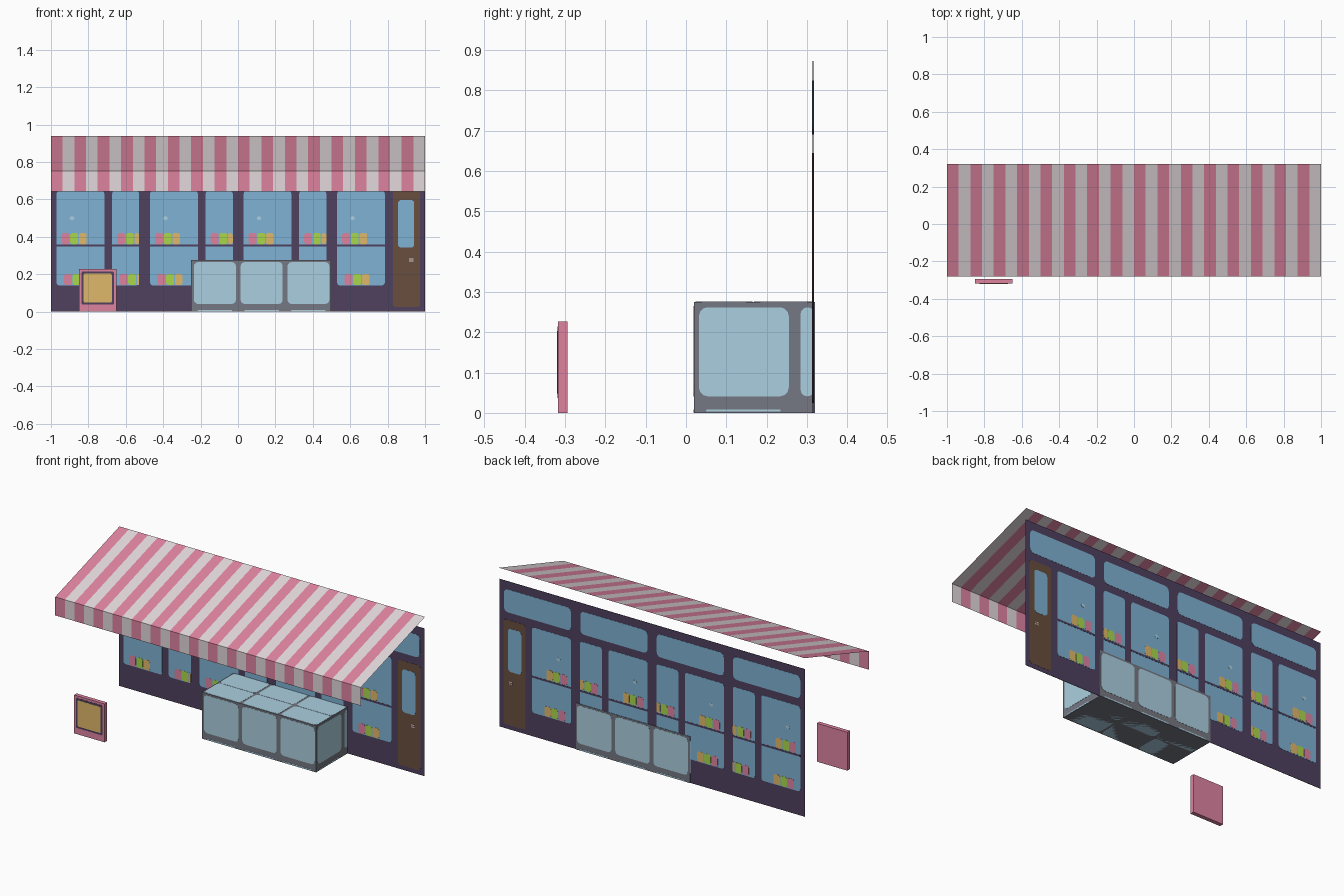
import bpy, bmesh, math
from mathutils import Vector

if "Cube" in bpy.data.objects:
    bpy.data.objects.remove(bpy.data.objects["Cube"])


def lin(c):
    c /= 255
    return c / 12.92 if c <= 0.04045 else ((c + 0.055) / 1.055) ** 2.4


def mat(name, r, g, b):
    m = bpy.data.materials.new(name)
    m.diffuse_color = (lin(r), lin(g), lin(b), 1)
    m.use_nodes = True
    m.node_tree.nodes["Principled BSDF"].inputs["Base Color"].default_value = m.diffuse_color
    return m


PURPLE = mat("dark_purple", 80, 65, 95)
GLASS = mat("window_blue", 126, 178, 212)
PALE = mat("pale_glass", 171, 207, 224)
GREY = mat("metal_grey", 117, 120, 130)
BROWN = mat("door_brown", 106, 78, 62)
PINK = mat("candy_pink", 222, 131, 160)
WHITE = mat("awning_white", 226, 216, 219)
GOLD = mat("candy_gold", 224, 184, 106)
GREEN = mat("candy_green", 170, 215, 75)


def finish(name, bm, *mats):
    me = bpy.data.meshes.new(name)
    bm.to_mesh(me)
    bm.free()
    for m in mats:
        me.materials.append(m)
    ob = bpy.data.objects.new(name, me)
    bpy.context.collection.objects.link(ob)
    return ob


def plates(name, material, rects, axis, pos, thick, radius=0.0):
    """Rounded rectangles (u0, u1, v0, v1) as thin plates centred at pos along an axis."""
    bm = bmesh.new()
    place = {'X': lambda u, v, w: (w, u, v),
             'Y': lambda u, v, w: (u, w, v),
             'Z': lambda u, v, w: (u, v, w)}[axis]
    for u0, u1, v0, v1 in rects:
        r = min(radius, (u1 - u0) * 0.49, (v1 - v0) * 0.49)
        pts = []
        for k, (cu, cv) in enumerate([(u1 - r, v1 - r), (u0 + r, v1 - r),
                                      (u0 + r, v0 + r), (u1 - r, v0 + r)]):
            for s in range(4 if r else 1):
                a = math.pi / 2 * (k + s / 3)
                pts.append((cu + r * math.cos(a), cv + r * math.sin(a)))
        verts = [bm.verts.new(place(u, v, pos - thick / 2)) for u, v in pts]
        face = bm.faces.new(verts)
        ext = bmesh.ops.extrude_face_region(bm, geom=[face], use_keep_orig=True)
        top = [g for g in ext["geom"] if isinstance(g, bmesh.types.BMVert)]
        bmesh.ops.translate(bm, verts=top, vec=Vector(place(0, 0, thick)))
    bmesh.ops.recalc_face_normals(bm, faces=bm.faces)
    return finish(name, bm, material)


def box(name, material, lo, hi):
    bm = bmesh.new()
    bmesh.ops.create_cube(bm, size=1)
    for v in bm.verts:
        v.co = [(a + b) / 2 + c * (b - a) for a, b, c in zip(lo, hi, v.co)]
    return finish(name, bm, material)


# Shop wall: a thin sheet whose painted plates show on both sides
WY = 0.315
plates("shop_wall", PURPLE, [(-1, 1, 0, 0.873)], 'Y', WY, 0.002)
starts = [-1, -0.5, 0, 0.5]
wide = [(x + 0.03, x + 0.285) for x in starts]
narrow = [(x + 0.327, x + 0.472) for x in starts[:3]]
panes = wide + narrow
plates("display_windows", GLASS, [(a, b, 0.14, 0.645) for a, b in panes], 'Y', WY, 0.004, 0.015)
plates("transom_windows", GLASS, [(x + 0.03, x + 0.47, 0.69, 0.825) for x in starts],
       'Y', WY, 0.004, 0.025)
plates("shelves", PURPLE, [(a, b, 0.347, 0.358) for a, b in panes], 'Y', WY, 0.006)

# Sweet jars on both shelf levels
for i, (label, m) in enumerate([("pink", PINK), ("green", GREEN), ("gold", GOLD)]):
    jars = []
    for a, b in panes:
        for z, shift in ((0.142, 0.04), (0.36, 0.027)):
            u = a + shift + i * 0.046
            if b - u > 0.012:
                jars.append((u, min(u + 0.042, b), z, z + 0.06))
    plates(label + "_jars", m, jars, 'Y', WY, 0.006, 0.012)
plates("window_glints", PALE, [(a + 0.07, a + 0.095, 0.49, 0.51) for a, b in wide],
       'Y', WY, 0.006, 0.01)

# Door
plates("door", BROWN, [(0.828, 0.974, 0.025, 0.645)], 'Y', WY, 0.004, 0.015)
plates("door_window", GLASS, [(0.855, 0.942, 0.342, 0.597)], 'Y', WY, 0.006, 0.018)
plates("door_handle", WHITE, [(0.915, 0.937, z, z + 0.005) for z in (0.268, 0.279)],
       'Y', WY, 0.006)

# Display counter with glass panels on every side
X0, X1, Y0, Y1, H = -0.25, 0.497, 0.02, 0.3195, 0.275
box("counter", GREY, (X0, Y0, 0), (X1, Y1, H))
cols = [(X0 + 0.25 * i + 0.014, X0 + 0.25 * i + 0.239) for i in range(3)]
long_side = [(a, b, 0.041, 0.265) for a, b in cols]
long_side += [(a + 0.02, b - 0.02, 0.001, 0.009) for a, b in cols]
end_side = [(0.032, 0.255, 0.041, 0.262), (0.284, 0.318, 0.041, 0.262),
            (0.05, 0.235, 0.003, 0.009)]
flat = [(a - 0.006, b + 0.006, c, d) for a, b in cols for c, d in ((0.024, 0.165), (0.169, 0.316))]
for name, rects, axis, pos in [("front", long_side, 'Y', Y0), ("back", long_side, 'Y', Y1),
                               ("left", end_side, 'X', X0), ("right", end_side, 'X', X1),
                               ("top", flat, 'Z', H), ("bottom", flat, 'Z', 0.001)]:
    plates("counter_glass_" + name, PALE, rects, axis, pos, 0.002, 0.022)

# Striped awning: sloped sheet with a hanging front valance
bm = bmesh.new()
profile = [(0.32, 0.94), (-0.28, 0.752), (-0.28, 0.643)]
rows = [[bm.verts.new((-1 + i / 16, y, z)) for i in range(33)] for y, z in profile]
for upper, lower in zip(rows, rows[1:]):
    for i in range(32):
        f = bm.faces.new((upper[i], lower[i], lower[i + 1], upper[i + 1]))
        f.material_index = i % 2
finish("awning", bm, PINK, WHITE)

# Free-standing menu board
box("sign_frame", PINK, (-0.85, -0.318, 0), (-0.65, -0.294, 0.227))
plates("sign_border", PURPLE, [(-0.836, -0.664, 0.037, 0.214)], 'Y', -0.318, 0.002, 0.006)
plates("sign_board", GOLD, [(-0.825, -0.675, 0.048, 0.203)], 'Y', -0.318, 0.004, 0.006)
